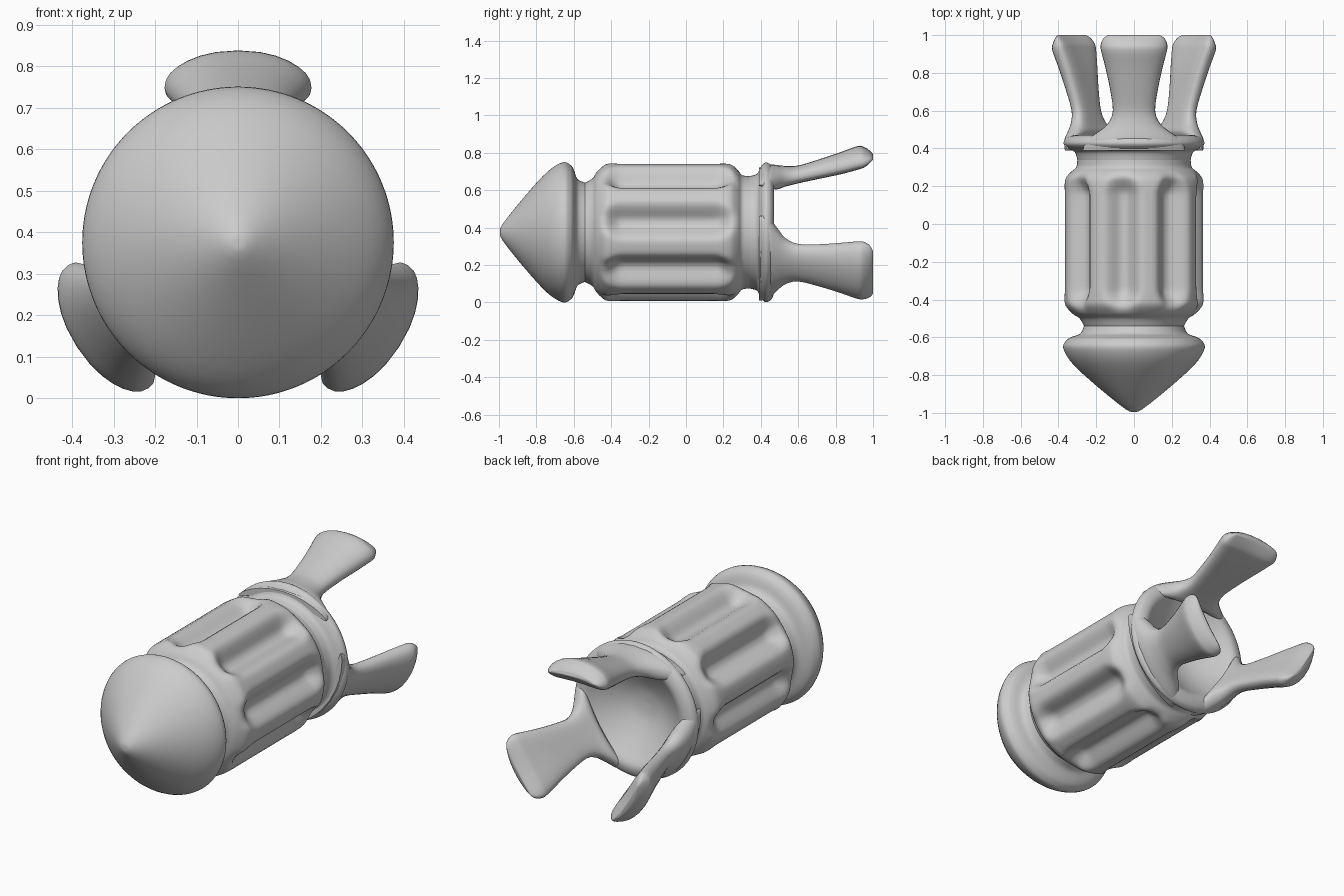
import bpy, bmesh, math

if "Cube" in bpy.data.objects:
    bpy.data.objects.remove(bpy.data.objects["Cube"])

CZ = 0.375          # height of the long axis
SEG = 128           # steps around the hull


def smooth_path(pts, n=4):
    """Catmull-Rom resampling of a list of tuples."""
    out = []
    for i in range(len(pts) - 1):
        a, b, c, d = (pts[max(i - 1, 0)], pts[i], pts[i + 1], pts[min(i + 2, len(pts) - 1)])
        for k in range(n):
            t = k / n
            out.append(tuple(0.5 * (2 * q + (r - p) * t + (2 * p - 5 * q + 4 * r - s) * t * t
                                    + (3 * q - p - 3 * r + s) * t ** 3)
                             for p, q, r, s in zip(a, b, c, d)))
    return out + [pts[-1]]


def loft(name, rings, cap=False, angle=50):
    """Skin closed rings of (x, y, z) points into one mesh object."""
    bm = bmesh.new()
    vr = [[bm.verts.new(p) for p in ring] for ring in rings]
    for a, b in zip(vr, vr[1:]):
        n = len(a)
        for i in range(n):
            bm.faces.new((a[i], a[(i + 1) % n], b[(i + 1) % n], b[i]))
    if cap:
        bm.faces.new(vr[0])
        bm.faces.new(vr[-1])
    bmesh.ops.remove_doubles(bm, verts=bm.verts, dist=0.0002)
    bmesh.ops.recalc_face_normals(bm, faces=bm.faces)
    me = bpy.data.meshes.new(name)
    bm.to_mesh(me)
    bm.free()
    ob = bpy.data.objects.new(name, me)
    bpy.context.collection.objects.link(ob)
    bpy.ops.object.select_all(action='DESELECT')
    bpy.context.view_layer.objects.active = ob
    ob.select_set(True)
    bpy.ops.object.shade_smooth_by_angle(angle=math.radians(angle))
    return ob


def polar(r, a, y):
    return (r * math.sin(a), y, CZ + r * math.cos(a))


def step(t):
    t = min(max(t, 0), 1)
    return t * t * (3 - 2 * t)


def groove(a, y):
    """Depth of the eight rounded flutes, tapering at both ends."""
    d = (math.degrees(a) + 10 + 22.5) % 45 - 22.5
    ends = step((y + 0.48) / 0.14) * step((0.29 - y) / 0.14)
    half = 12 + 6 * ends
    return 0.075 * ends * step((half - abs(d)) / (half - 2))


def lathe(name, profile, cut=lambda a, y: 0):
    rings = [[polar(max(r, 0) - cut(a, y), a, y)
              for a in (2 * math.pi * i / SEG for i in range(SEG))]
             for y, r in smooth_path(profile)]
    return loft(name, rings)


# pointed nose with rolled lip
lathe("nose", [(-0.995, 0), (-0.98, 0.045), (-0.86, 0.195), (-0.74, 0.325), (-0.66, 0.374),
               (-0.62, 0.362), (-0.60, 0.335), (-0.58, 0.285), (-0.54, 0.265)])

# fluted barrel
lathe("fluted_body", [(-0.54, 0.265), (-0.50, 0.288), (-0.475, 0.325), (-0.43, 0.364),
                      (-0.38, 0.37), (-0.30, 0.37), (-0.1, 0.37), (0.12, 0.37), (0.19, 0.37),
                      (0.24, 0.363), (0.275, 0.335), (0.30, 0.306), (0.34, 0.30)], groove)

# flared tail ring with hollow dish
lathe("tail_ring", [(0.34, 0.30), (0.38, 0.313), (0.40, 0.35), (0.425, 0.373), (0.455, 0.36),
                    (0.47, 0.325), (0.465, 0.29), (0.43, 0.24), (0.38, 0.16),
                    (0.345, 0.08), (0.335, 0)])

# three curved paddle fins: y, outer radius, inner radius, half width
FIN = [(0.39, 0.345, 0.30, 0.27), (0.44, 0.362, 0.265, 0.255), (0.485, 0.36, 0.235, 0.195),
       (0.53, 0.355, 0.245, 0.14), (0.60, 0.357, 0.262, 0.112), (0.72, 0.393, 0.288, 0.128),
       (0.83, 0.43, 0.312, 0.152), (0.92, 0.462, 0.338, 0.175), (0.955, 0.455, 0.352, 0.175),
       (0.985, 0.435, 0.38, 0.16), (1.0, 0.418, 0.40, 0.135)]


def power(v, e):
    return math.copysign(abs(v) ** e, v)


for label, deg in (("top", 0), ("right", 123), ("left", -123)):
    base = math.radians(deg)
    rings = []
    for y, ro, ri, w in smooth_path(FIN, 3):
        mid, th = (ro + ri) / 2, (ro - ri) / 2
        ring = []
        for i in range(28):
            t = 2 * math.pi * i / 28
            side = w * power(math.cos(t), 0.8)
            out = mid + th * power(math.sin(t), 0.8) - 0.95 * side * side
            ring.append(polar(math.hypot(side, out), base + math.atan2(side, out), y))
        rings.append(ring)
    loft("fin_" + label, rings, cap=True)
